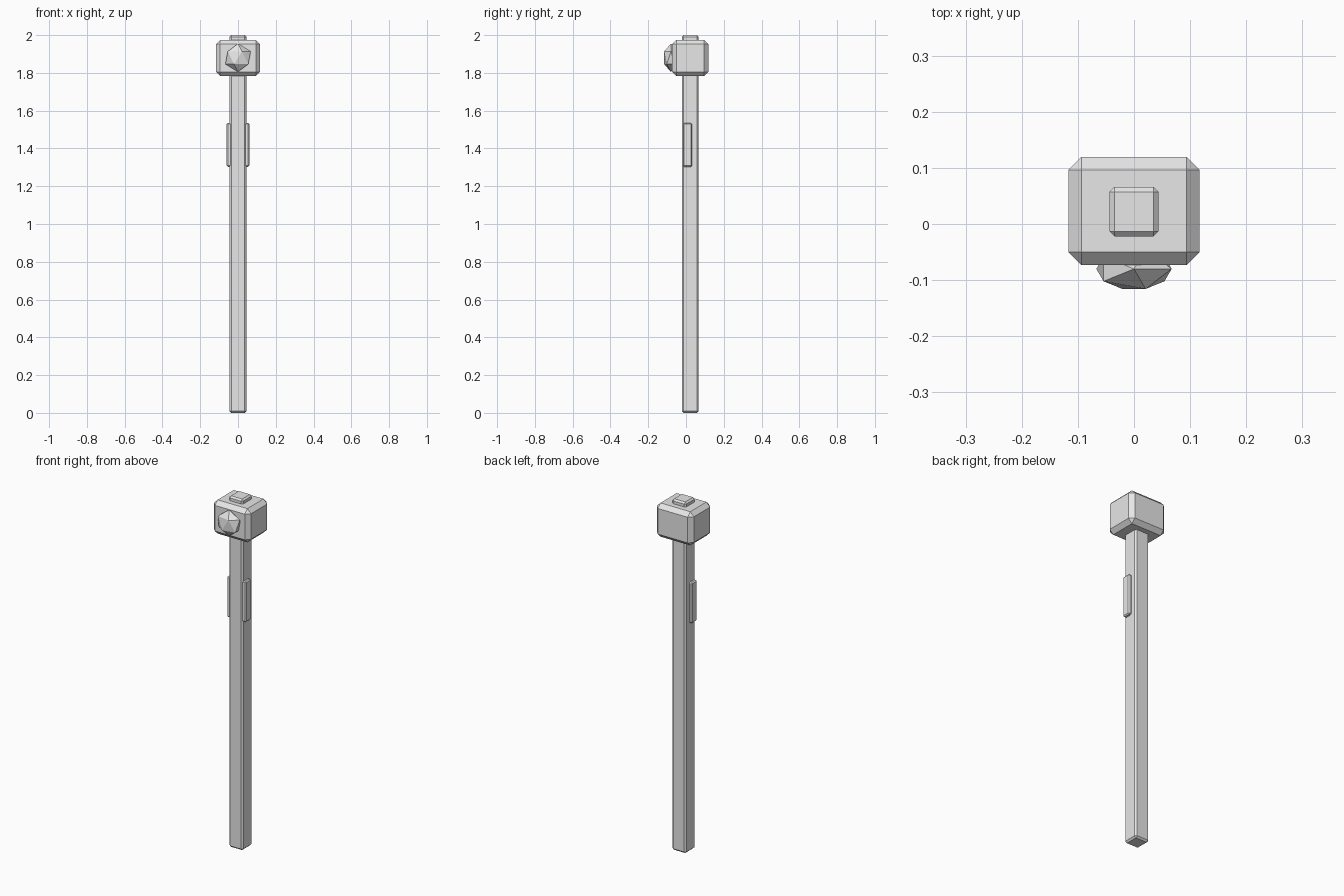
import bpy
import bmesh
from mathutils import Matrix, Vector

cube = bpy.data.objects.get("Cube")
if cube:
    bpy.data.objects.remove(cube, do_unlink=True)

grey = bpy.data.materials.new("light_grey")
grey.use_nodes = True
grey.diffuse_color = (0.8, 0.8, 0.8, 1)
grey.node_tree.nodes["Principled BSDF"].inputs["Base Color"].default_value = (0.8, 0.8, 0.8, 1)


def finish(name, bm):
    """Turn a bmesh into a flat-shaded grey object."""
    mesh = bpy.data.meshes.new(name)
    bm.to_mesh(mesh)
    bm.free()
    mesh.materials.append(grey)
    obj = bpy.data.objects.new(name, mesh)
    bpy.context.collection.objects.link(obj)
    return obj


def chamfered_box(name, low, high, chamfer):
    """Box between two corners with one flat chamfer on every edge."""
    low, high = Vector(low), Vector(high)
    bm = bmesh.new()
    place = Matrix.Translation((low + high) / 2) @ Matrix.Diagonal((*(high - low), 1))
    bmesh.ops.create_cube(bm, size=1, matrix=place)
    bmesh.ops.bevel(bm, geom=bm.edges[:], offset=chamfer, segments=1,
                    affect='EDGES', clamp_overlap=True)
    return finish(name, bm)


# Square post running up through the head
chamfered_box("post", (-0.044, -0.022, 0), (0.044, 0.066, 2), 0.009)

# Block head
chamfered_box("head", (-0.117, -0.073, 1.783), (0.117, 0.119, 1.975), 0.023)

# Side plates on the post
for side, sign in (("left", 1), ("right", -1)):
    inner, outer = sorted((sign * 0.03, sign * 0.06))
    chamfered_box(side + "_plate", (inner, -0.016, 1.303), (outer, 0.032, 1.535), 0.006)

# Faceted gem, flattened front to back and half sunk in the head
bm = bmesh.new()
bmesh.ops.create_icosphere(
    bm, subdivisions=1, radius=1,
    matrix=Matrix.Translation((0, -0.08, 1.88)) @ Matrix.Diagonal((0.075, 0.042, 0.075, 1)))
finish("gem", bm)
